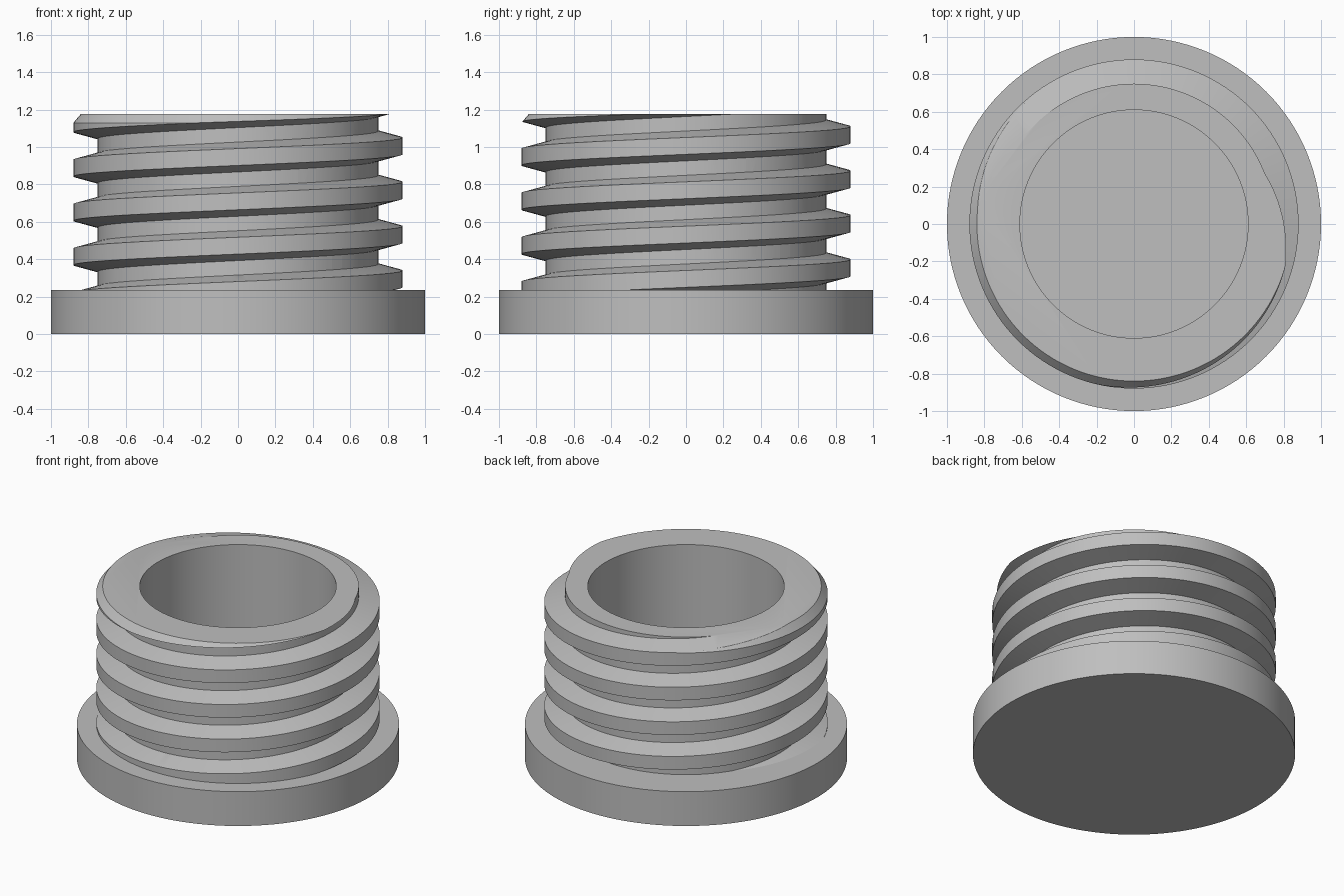
import bpy, bmesh, math

SEG = 128
PITCH = 0.237
TOP = 1.177
FLANGE_TOP = 0.235
CORE_R, CREST_R, BORE_R = 0.75, 0.88, 0.61

old = bpy.data.objects.get("Cube")
if old:
    bpy.data.objects.remove(old)

grey = bpy.data.materials.new("plain grey")
grey.use_nodes = True
colour = (0.52, 0.52, 0.52, 1)
grey.diffuse_color = colour
grey.node_tree.nodes["Principled BSDF"].inputs["Base Color"].default_value = colour


def make_object(name, bm):
    bmesh.ops.recalc_face_normals(bm, faces=bm.faces[:])
    mesh = bpy.data.meshes.new(name)
    bm.to_mesh(mesh)
    bm.free()
    mesh.materials.append(grey)
    obj = bpy.data.objects.new(name, mesh)
    bpy.context.collection.objects.link(obj)
    return obj


def bridge(bm, a, b):
    """Join two equal closed loops with quads."""
    n = len(a)
    for i in range(n):
        j = (i + 1) % n
        bm.faces.new((a[i], a[j], b[j], b[i]))


def lathe(name, profile, closed=False):
    """Turn (radius, z) points round z; closed makes a ring, else ends are capped."""
    bm = bmesh.new()
    rings = []
    for r, z in profile:
        angles = [math.tau * i / SEG for i in range(SEG)]
        rings.append([bm.verts.new((r * math.cos(a), r * math.sin(a), z)) for a in angles])
    for a, b in zip(rings, rings[1:]):
        bridge(bm, a, b)
    if closed:
        bridge(bm, rings[-1], rings[0])
    else:
        bm.faces.new(rings[0])
        bm.faces.new(rings[-1])
    return make_object(name, bm)


def helix(name, section, z_start, turns):
    """Sweep a (radius, z) section up a right-handed helix."""
    bm = bmesh.new()
    loops = []
    for i in range(int(turns * SEG) + 1):
        a = math.tau * i / SEG
        rise = z_start + PITCH * i / SEG
        loops.append([bm.verts.new((r * math.cos(a), r * math.sin(a), z + rise))
                      for r, z in section])
    for a, b in zip(loops, loops[1:]):
        bridge(bm, a, b)
    bm.faces.new(loops[0])
    bm.faces.new(loops[-1])
    return make_object(name, bm)


def combine(target, tool, operation):
    """Apply a boolean and discard the tool."""
    tool.hide_render = True
    mod = target.modifiers.new(operation, 'BOOLEAN')
    mod.operation = operation
    mod.solver = 'EXACT'
    mod.object = tool
    bpy.context.view_layer.objects.active = target
    bpy.ops.object.modifier_apply(modifier=mod.name)
    bpy.data.objects.remove(tool)


# Flange, whose top also forms the floor of the bore
flange = lathe("flange", [(1, 0), (1, FLANGE_TOP)])

# Hollow neck with the helical ridge, both overlong before trimming
neck = lathe("threaded_neck", [(BORE_R, 0.1), (CORE_R, 0.1),
                               (CORE_R, 1.5), (BORE_R, 1.5)], closed=True)
inner = CORE_R - 0.03
section = [(inner, -0.088), (CREST_R, -0.045), (CREST_R, 0.045), (inner, 0.088)]
ridge = helix("thread_ridge", section, 0.295 - PITCH, 5.5)
combine(neck, ridge, 'UNION')

# Trim flat at the top with a chamfered rim
envelope = lathe("trim_envelope", [(0.95, 0.18), (0.95, TOP - 0.13),
                                   (0.84, TOP)])
combine(neck, envelope, 'INTERSECT')

# Smooth the round walls, keep the edges sharp
for obj in (flange, neck):
    bpy.ops.object.select_all(action='DESELECT')
    obj.select_set(True)
    bpy.context.view_layer.objects.active = obj
    bpy.ops.object.shade_smooth_by_angle(angle=math.radians(30))
